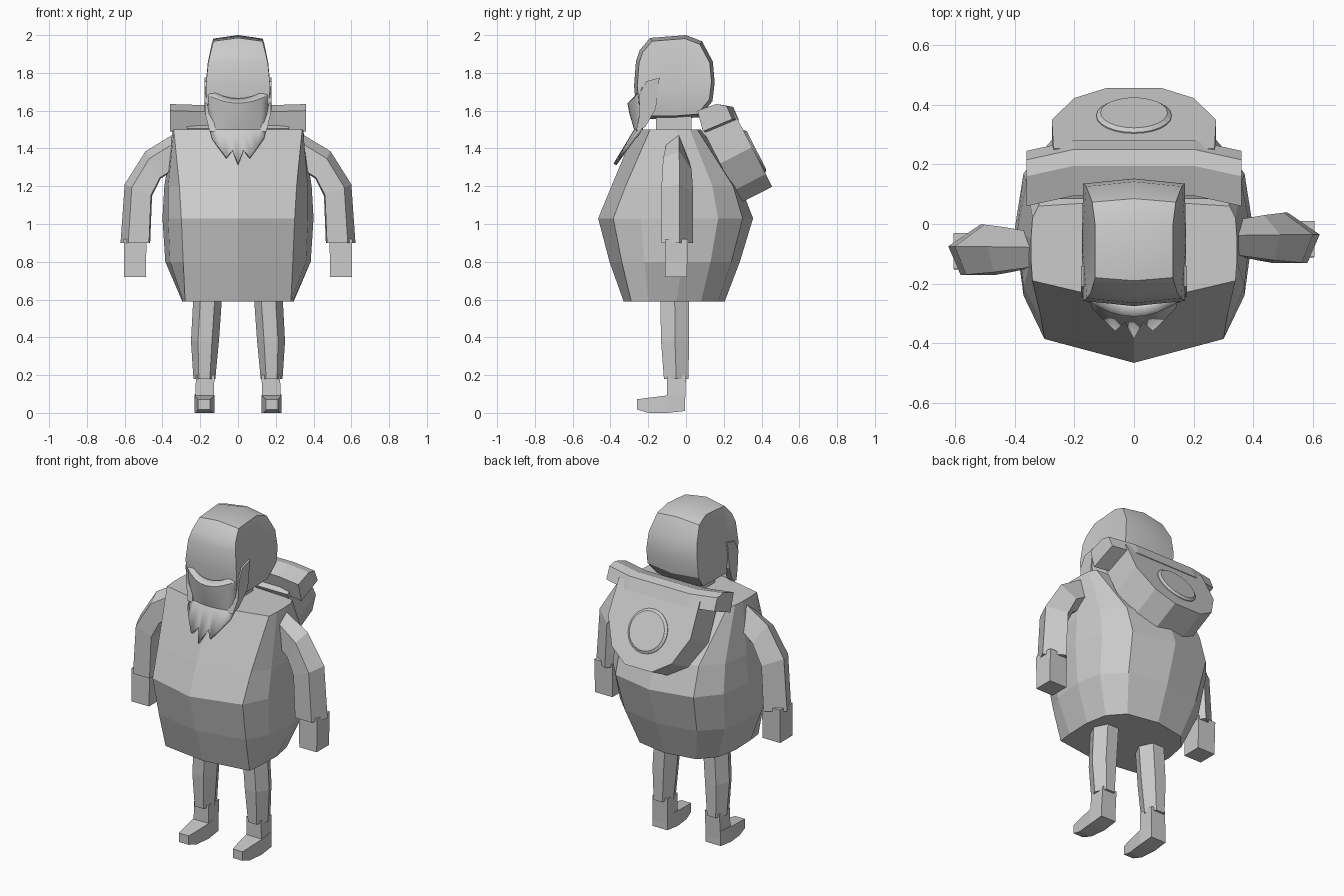
import bpy, bmesh, math
from mathutils import Vector

if "Cube" in bpy.data.objects:
    bpy.data.objects.remove(bpy.data.objects["Cube"])

grey = bpy.data.materials.new("plain grey")
grey.diffuse_color = (0.6, 0.6, 0.6, 1)
grey.use_nodes = True
grey.node_tree.nodes["Principled BSDF"].inputs["Base Color"].default_value = grey.diffuse_color


def finish(name, bm, smooth=None):
    bmesh.ops.recalc_face_normals(bm, faces=bm.faces)
    me = bpy.data.meshes.new(name)
    bm.to_mesh(me)
    bm.free()
    ob = bpy.data.objects.new(name, me)
    me.materials.append(grey)
    bpy.context.collection.objects.link(ob)
    if smooth:
        bpy.ops.object.select_all(action='DESELECT')
        ob.select_set(True)
        bpy.context.view_layer.objects.active = ob
        bpy.ops.object.shade_smooth_by_angle(angle=math.radians(smooth))
    return ob


def loft(name, rings, smooth=None, tips=None):
    """Skin closed rings; ends are flat, or fans to the two tip points."""
    bm = bmesh.new()
    vs = [[bm.verts.new(p) for p in r] for r in rings]
    n = len(vs[0])
    for a, b in zip(vs, vs[1:]):
        for i in range(n):
            j = (i + 1) % n
            bm.faces.new((a[i], a[j], b[j], b[i]))
    for k, ring in enumerate((vs[0], vs[-1])):
        if tips:
            c = bm.verts.new(tips[k])
            for i in range(n):
                bm.faces.new((c, ring[i], ring[(i + 1) % n]))
        else:
            bm.faces.new(ring)
    return finish(name, bm, smooth)


def rect(x0, x1, y0, y1, z):
    return [(x0, y0, z), (x1, y0, z), (x1, y1, z), (x0, y1, z)]


# torso: half outlines from front to back, mirrored
torso = {
    0.59: [(0, -.33), (.28, -.29), (.29, -.2), (.295, -.05), (.27, .08), (.19, .17), (0, .205)],
    0.80: [(0, -.405), (.29, -.34), (.36, -.22), (.385, -.02), (.35, .13), (.24, .24), (0, .285)],
    1.03: [(0, -.465), (.30, -.385), (.37, -.24), (.40, -.02), (.37, .17), (.26, .30), (0, .355)],
    1.20: [(0, -.395), (.31, -.32), (.37, -.21), (.39, -.02), (.36, .14), (.26, .25), (0, .29)],
    1.50: [(0, -.27), (.34, -.19), (.345, -.12), (.345, -.05), (.34, .02), (.32, .06), (0, .08)],
}
loft("torso", [[(x, y, z) for x, y in h] + [(-x, y, z) for x, y in h[-2:0:-1]]
               for z, h in torso.items()])

# neck
loft("neck", [rect(-.08, .08, -.16, .03, z) for z in (1.48, 1.62)])

# head: side profile, narrower towards the crown, slightly domed sides
profile = [(-.19, 1.985, .13), (0, 2.0, .13), (.085, 1.967, .14), (.142, 1.86, .16),
           (.152, 1.75, .17), (.14, 1.65, .17), (.07, 1.565, .155), (-.06, 1.555, .15),
           (-.2, 1.555, .15), (-.265, 1.62, .165), (-.275, 1.73, .17), (-.265, 1.86, .158),
           (-.245, 1.92, .145)]
cy, cz, k = -.06, 1.77, .92


def rim(s):
    return [(s * x, cy + (y - cy) * k, cz + (z - cz) * k) for y, z, x in profile]


loft("head", [rim(-1), [(0, y, z) for y, z, x in profile], rim(1)], 32,
     [(-.175, cy, 1.7), (.175, cy, 1.7)])

# beard: curved sheet from lip to jagged tips
cols = [-1, -.75, -.45, -.22, 0, .22, .45, .75, 1]
tip_z = [1.46, 1.41, 1.355, 1.395, 1.32, 1.395, 1.355, 1.41, 1.46]
bm = bmesh.new()
rows = [
    [(.172 * u, -.282 + .05 * u * u, 1.665 + .06 * u * u) for u in cols],
    [(.172 * u, -.31 + .065 * u * u, 1.64 + .05 * u * u) for u in cols],
    [(.168 * u, -.30 + .065 * u * u, 1.585) for u in cols],
    [(.15 * u, -.275 + .03 * u * u, 1.50) for u in cols],
    [(.14 * u, -.265 - (1.485 - z) * .72, z) for u, z in zip(cols, tip_z)],
]
grid = [[bm.verts.new(p) for p in r] for r in rows]
for a, b in zip(grid, grid[1:]):
    for i in range(len(cols) - 1):
        bm.faces.new((a[i], b[i], b[i + 1], a[i + 1]))
beard = finish("beard", bm, 35)
if beard.data.polygons[0].normal.y > 0:
    beard.data.flip_normals()
sol = beard.modifiers.new("thickness", 'SOLIDIFY')
sol.thickness = .018
sol.offset = -1

# sideburns
burn = [(-.14, 1.775), (-.21, 1.755), (-.245, 1.69), (-.245, 1.58), (-.265, 1.49),
        (-.215, 1.515), (-.16, 1.61)]
for s, side in ((1, "right"), (-1, "left")):
    loft(side + "_sideburn",
         [[(s * (.178 - max(0, 1.6 - z) * .25 - d), y, z) for y, z in burn] for d in (0, .035)])

# arms: each ring runs from an inner to an outer (x, z) point
arm_path = [((.33, 1.29), (.35, 1.47), .7), ((.41, 1.24), (.49, 1.385), .9),
            ((.455, 1.15), (.60, 1.21), 1), ((.465, .90), (.622, .90), 1)]
section = [(0, -.03), (.04, -.13), (.74, -.13), (1, -.035), (.32, .038)]
for s, dy, side in ((1, 0, "right"), (-1, -.04, "left")):
    rings = []
    for (xi, zi), (xo, zo), w in arm_path:
        rings.append([(s * (xi + (xo - xi) * t), -.045 + (y + .045) * w + dy, zi + (zo - zi) * t)
                      for t, y in section])
    loft(side + "_arm", rings)
    hand = [rect(.485, .605, -.11, .01, .92), rect(.487, .603, -.112, .005, .72)]
    loft(side + "_hand", [[(s * x, y + dy, z) for x, y, z in r] for r in hand])

# legs, ankles and feet
for s, side in ((1, "right"), (-1, "left")):
    leg = [(.62, .16, -.06, .076, .08), (.38, .175, -.058, .074, .078), (.18, .178, -.052, .058, .068)]
    loft(side + "_leg", [[(s * (x + rx * math.cos(a * math.pi / 3)),
                           y + ry * math.sin(a * math.pi / 3) * 1.1, z) for a in range(6)]
                         for z, x, y, rx, ry in leg])
    ankle = [rect(.125, .222, -.1, .0, .2), rect(.128, .228, -.1, -.005, .05)]
    loft(side + "_ankle", [[(s * x, y, z) for x, y, z in r] for r in ankle])
    foot = [(-.005, .128, .228, .01, .1), (-.1, .125, .23, 0, .092), (-.2, .137, .22, 0, .08),
            (-.26, .148, .212, .018, .072)]
    loft(side + "_foot", [[(s * a, y, z0), (s * b, y, z0), (s * b, y, z1), (s * a, y, z1)]
                          for y, a, b, z0, z1 in foot])

# backpack: everything lies on a tilted plane (along = down the back, out = outward)
along = Vector((0, .455, -.89))
out = Vector((0, .89, .455))
origin = Vector((0, .24, 1.62))


def on_pack(x, a, o):
    return origin + Vector((x, 0, 0)) + along * a + out * o


u_shape = [(.27, .03), (.275, .24), (.2, .40), (.09, .475)]
u_shape += [(-x, a) for x, a in reversed(u_shape)]
loft("backpack", [[on_pack(x, a, o) for x, a in u_shape] for o in (-.19, 0)])

# top bar of the backpack with ends bent forward
bar = [(.08, 1.60), (.18, 1.635), (.235, 1.625), (.265, 1.555), (.11, 1.49)]
loft("backpack_top_bar", [[(x, y + d, z + h) for y, z in bar] for x, d, h in
                          ((-.36, -.02, 0), (-.2, .015, -.005), (.2, .015, -.005), (.36, -.02, 0))])

# round badge plate
loft("backpack_disc", [[on_pack(r * math.cos(i * math.pi / 12),
                                .265 + r * math.sin(i * math.pi / 12), o) for i in range(24)]
                       for r, o in ((.126, -.01), (.126, .004), (.112, .014))])
